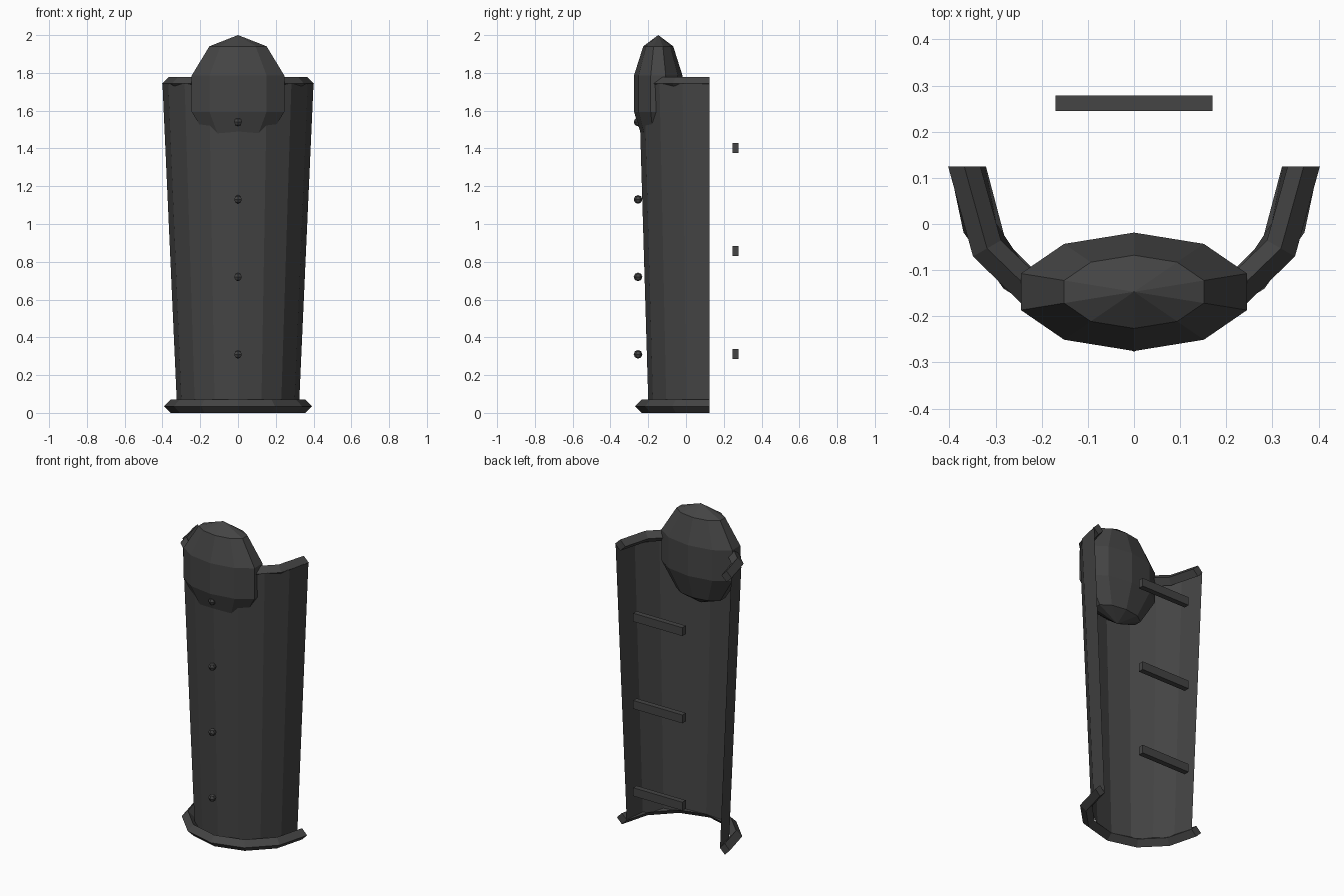
import bpy, bmesh
from math import sin, cos, pi
from mathutils import Matrix

BACK_Y = 0.125   # plane where the open half-tube ends

cube = bpy.data.objects.get("Cube")
if cube:
    bpy.data.objects.remove(cube, do_unlink=True)

steel = bpy.data.materials.new("dark_steel")
steel.use_nodes = True
colour = (0.058, 0.058, 0.058, 1)
steel.diffuse_color = colour
steel.node_tree.nodes["Principled BSDF"].inputs["Base Color"].default_value = colour


def finish(name, bm):
    mesh = bpy.data.meshes.new(name)
    bm.to_mesh(mesh)
    bm.free()
    mesh.materials.append(steel)
    obj = bpy.data.objects.new(name, mesh)
    bpy.context.collection.objects.link(obj)
    return obj


def half_sweep(name, section, segments, closed):
    """Sweep section points (half width, depth, z) around the front half ellipse."""
    bm = bmesh.new()
    columns = []
    for i in range(segments + 1):
        t = -pi / 2 + pi * i / segments
        columns.append([bm.verts.new((a * sin(t), BACK_Y - b * cos(t), z))
                        for a, b, z in section])
    n = len(section)
    for left, right in zip(columns, columns[1:]):
        for j in range(n if closed else n - 1):
            k = (j + 1) % n
            bm.faces.new((left[j], right[j], right[k], left[k]))
    if closed:
        bm.faces.new(columns[0])
        bm.faces.new(columns[-1])
        bmesh.ops.recalc_face_normals(bm, faces=bm.faces)
    return finish(name, bm)


def rim(name, a, b, z, r=0.035):
    diamond = [(a + r, b + r, z), (a, b, z + r), (a - r, b - r, z), (a, b, z - r)]
    return half_sweep(name, diamond, 6, True)


def ball(name, centre, radii, segments, rings):
    bm = bmesh.new()
    bmesh.ops.create_uvsphere(bm, u_segments=segments, v_segments=rings, radius=1,
                              matrix=Matrix.LocRotScale(centre, None, radii))
    return finish(name, bm)


# Tapered shin plate
half_sweep("shin_plate", [(0.323, 0.324, 0.035), (0.40, 0.375, 1.745)], 8, False)

# Rolled edges at the ankle and below the knee
rim("ankle_rim", 0.356, 0.36, 0.035)
rim("knee_rim", 0.368, 0.356, 1.743)

# Knee cap
ball("knee_cap", (0, -0.147, 1.69), (0.271, 0.135, 0.31), 10, 5)

# Studs down the front
for i in range(4):
    ball(f"front_stud_{i + 1}", (0, -0.254, 0.31 + 0.41 * i), (0.023, 0.023, 0.023), 6, 4)

# Straps behind the leg
for i in range(3):
    bm = bmesh.new()
    bmesh.ops.create_cube(bm, size=1, matrix=Matrix.LocRotScale(
        (0, 0.262, 0.311 + 0.546 * i), None, (0.34, 0.034, 0.052)))
    finish(f"back_strap_{i + 1}", bm)
